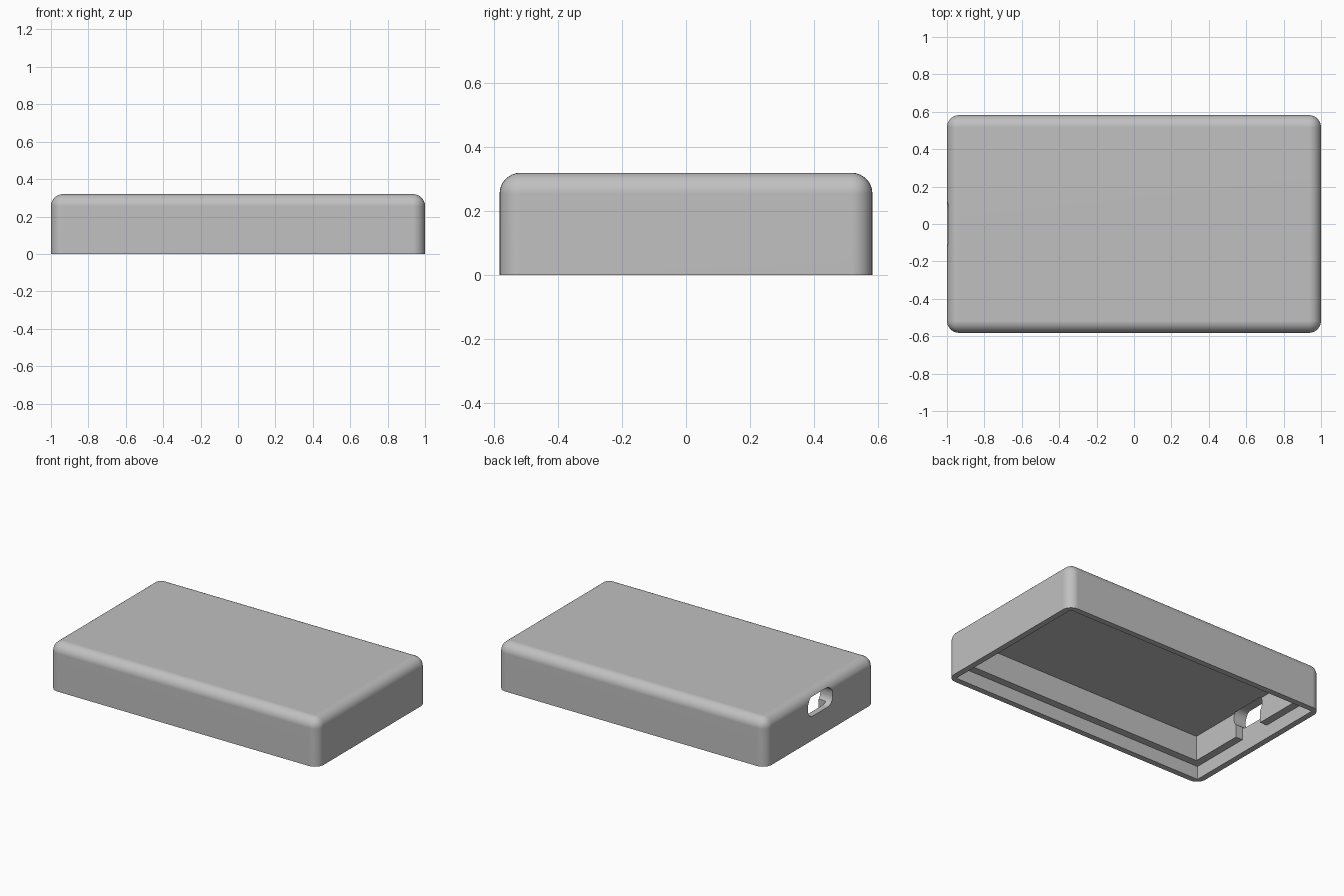
import bpy
import bmesh
import math

old = bpy.data.objects.get("Cube")
if old:
    bpy.data.objects.remove(old, do_unlink=True)

HALF_X, HALF_Y, HEIGHT = 1.0, 0.582, 0.32
FILLET = 0.065
RIM, WALL = 0.04, 0.092            # inset of the lid recess and of the main pocket
LEDGE_Z, CEILING_Z = 0.09, 0.26

grey = bpy.data.materials.new("plain_grey")
grey.use_nodes = True
grey.diffuse_color = (0.53, 0.53, 0.53, 1)
grey.node_tree.nodes["Principled BSDF"].inputs["Base Color"].default_value = (0.53, 0.53, 0.53, 1)


def rounded_box(name, low, high, radius=0, keep_edge=None, segments=8):
    """Box between two corners; edges passing keep_edge(a, b) are rounded."""
    bm = bmesh.new()
    bmesh.ops.create_cube(bm, size=1)
    for v in bm.verts:
        for i in range(3):
            v.co[i] = high[i] if v.co[i] > 0 else low[i]
    if keep_edge:
        edges = [e for e in bm.edges if keep_edge(e.verts[0].co, e.verts[1].co)]
        bmesh.ops.bevel(bm, geom=edges, offset=radius, offset_type='OFFSET',
                        segments=segments, profile=0.5, affect='EDGES')
    bmesh.ops.recalc_face_normals(bm, faces=bm.faces)
    mesh = bpy.data.meshes.new(name)
    bm.to_mesh(mesh)
    bm.free()
    mesh.materials.append(grey)
    obj = bpy.data.objects.new(name, mesh)
    bpy.context.collection.objects.link(obj)
    return obj


def cut(target, cutter):
    """Subtract the cutter from the target and discard it."""
    cutter.hide_render = True
    mod = target.modifiers.new("cut", 'BOOLEAN')
    mod.operation = 'DIFFERENCE'
    mod.solver = 'EXACT'
    mod.object = cutter
    bpy.context.view_layer.objects.active = target
    bpy.ops.object.modifier_apply(modifier=mod.name)
    bpy.data.objects.remove(cutter, do_unlink=True)


# Outer shell: every edge rounded except those around the open bottom
shell = rounded_box("case_shell", (-HALF_X, -HALF_Y, 0), (HALF_X, HALF_Y, HEIGHT),
                    FILLET, lambda a, b: max(a.z, b.z) > 0.1)

# Stepped hollow: shallow lid recess, then the deeper pocket
for name, inset, bottom, top in (("lid_recess", RIM, -0.1, LEDGE_Z),
                                 ("pocket", WALL, -0.05, CEILING_Z)):
    cut(shell, rounded_box(name, (inset - HALF_X, inset - HALF_Y, bottom),
                           (HALF_X - inset, HALF_Y - inset, top)))

# Rounded socket opening through the right end wall
cut(shell, rounded_box("socket_opening", (-1.1, -0.132, 0.162), (-0.9, 0.132, 0.288),
                       0.055, lambda a, b: abs(a.x - b.x) > 0.1))

# Notch in the inner wall below the opening
cut(shell, rounded_box("socket_notch", (RIM - HALF_X, -0.115, 0.05), (-0.9, 0.115, 0.22)))

# Smooth fillets with crisp edges and flat panels
bpy.ops.object.select_all(action='DESELECT')
shell.select_set(True)
bpy.context.view_layer.objects.active = shell
bpy.ops.object.shade_smooth_by_angle(angle=math.radians(30))
weighted = shell.modifiers.new("panel_normals", 'WEIGHTED_NORMAL')
weighted.keep_sharp = True
